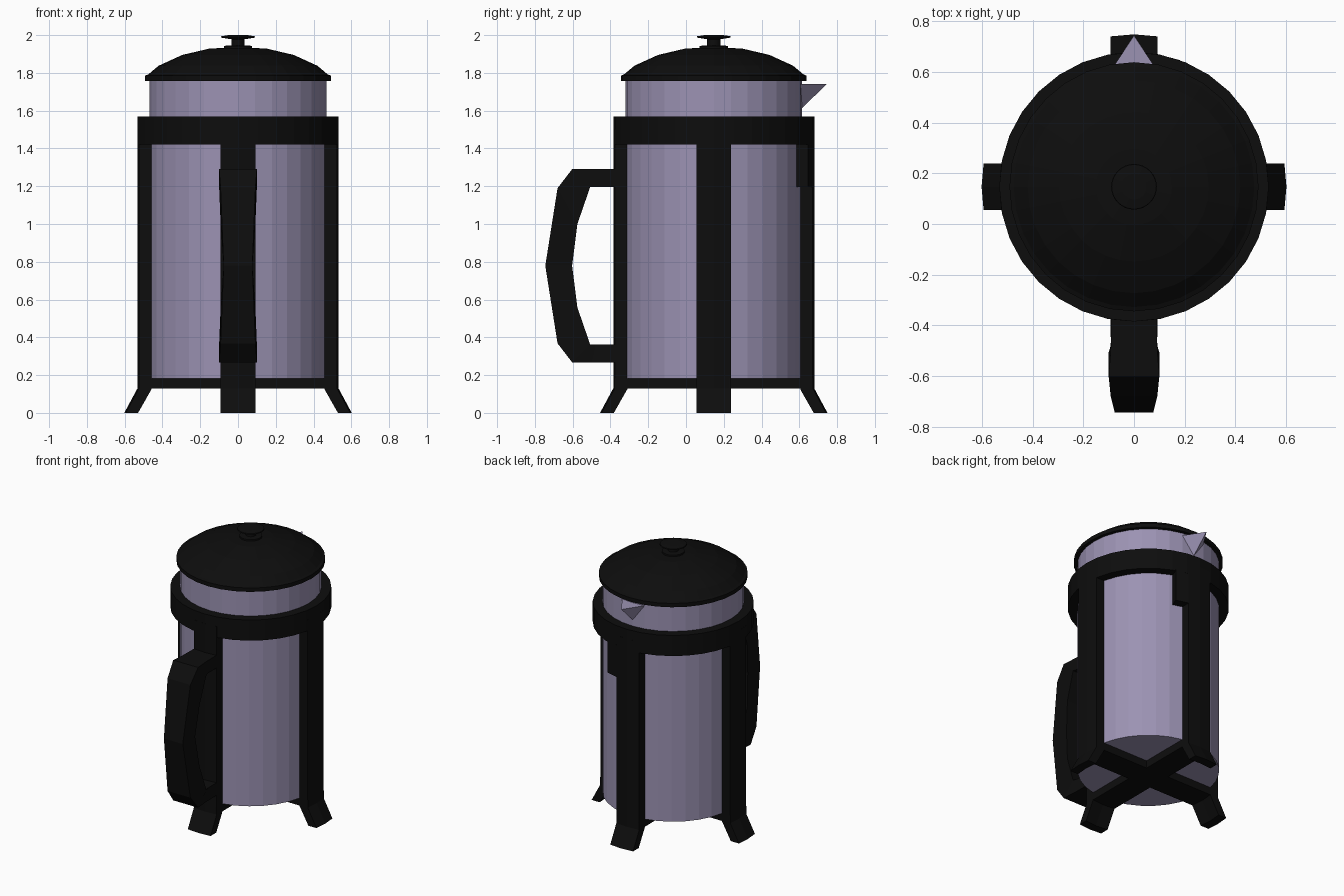
import bpy, bmesh, math
from math import sin, cos, pi, radians, sqrt

if "Cube" in bpy.data.objects:
    bpy.data.objects.remove(bpy.data.objects["Cube"])

CY = 0.147      # body axis in y
N = 32          # sides of the round parts
R_IN, R_OUT, HW = 0.466, 0.532, 0.092


def material(name, col):
    m = bpy.data.materials.new(name)
    m.diffuse_color = (*col, 1)
    m.use_nodes = True
    m.node_tree.nodes["Principled BSDF"].inputs["Base Color"].default_value = m.diffuse_color
    return m


BLACK = material("black plastic", (0.004, 0.004, 0.004))
GLASS = material("lavender glass", (0.33, 0.29, 0.45))


def make(name, verts, faces, mat):
    me = bpy.data.meshes.new(name)
    bm = bmesh.new()
    vs = [bm.verts.new(v) for v in verts]
    for f in faces:
        bm.faces.new([vs[i] for i in f])
    bmesh.ops.remove_doubles(bm, verts=bm.verts, dist=1e-5)
    bmesh.ops.recalc_face_normals(bm, faces=bm.faces)
    bm.to_mesh(me)
    bm.free()
    me.materials.append(mat)
    ob = bpy.data.objects.new(name, me)
    bpy.context.collection.objects.link(ob)
    return ob


def loft(name, sections, mat, closed=False):
    """Join equal-length closed sections; cap the ends unless closed."""
    n, k = len(sections[0]), len(sections)
    verts = [p for s in sections for p in s]
    faces = []
    for i in range(k if closed else k - 1):
        a, b = i * n, (i + 1) % k * n
        for j in range(n):
            m = (j + 1) % n
            faces.append((a + j, a + m, b + m, b + j))
    if not closed:
        faces += [tuple(range(n)), tuple(range((k - 1) * n, k * n))]
    return make(name, verts, faces, mat)


def turned(name, profile, mat):
    """Solid of revolution around the body axis, flat caps at both ends."""
    secs = [[(r * cos(2 * pi * i / N), CY + r * sin(2 * pi * i / N), z)
             for i in range(N)] for r, z in profile]
    return loft(name, secs, mat)


def arc(name, a0, a1, z0, z1, steps, mat, closed=False):
    """Curved band between two angles in degrees."""
    secs = []
    for i in range(steps if closed else steps + 1):
        a = radians(a0 + (a1 - a0) * i / steps)
        secs.append([(r * cos(a), CY + r * sin(a), z) for r, z in
                     ((R_IN, z0), (R_OUT, z0), (R_OUT, z1), (R_IN, z1))])
    return loft(name, secs, mat, closed)


# glass beaker with pouring spout
turned("glass_beaker", [(0.468, 0.183), (0.468, 1.77)], GLASS)
make("spout", [(-0.095, 0.60, 1.74), (0.095, 0.60, 1.74), (0, 0.745, 1.74), (0, 0.605, 1.605)],
     [(0, 1, 2), (0, 2, 3), (2, 1, 3), (1, 0, 3)], GLASS)

# lid with dome and knob
turned("lid", [(0.492, 1.757), (0.492, 1.785), (0.475, 1.792), (0.42, 1.838), (0.295, 1.895),
               (0.15, 1.929), (0.075, 1.932)], BLACK)
turned("lid_knob", [(0.075, 1.92), (0.075, 1.943), (0.035, 1.946), (0.035, 1.978), (0.06, 1.982),
                    (0.09, 1.987), (0.088, 1.994), (0.05, 2.0)], BLACK)

# upper frame ring and its clasp beside the rear strap
arc("frame_ring", 0, 360, 1.42, 1.57, N, BLACK, closed=True)
arc("ring_clasp", 70, 90, 1.195, 1.43, 2, BLACK)

# four straps ending in splayed feet
strap_profile = [(R_IN, 1.5), (R_OUT, 1.5), (R_OUT, 0.13), (0.602, 0), (0.537, 0), (R_IN, 0.125)]
for k, label in enumerate(("right", "back", "left", "front")):
    a = k * pi / 2
    secs = []
    for t in (-HW, 0, HW):
        d = sqrt(R_OUT ** 2 - t * t) - R_OUT
        secs.append([((r + d) * cos(a) - t * sin(a), CY + (r + d) * sin(a) + t * cos(a), z)
                     for r, z in strap_profile])
    loft(label + "_strap_and_foot", secs, BLACK)

# crossed bars under the glass
for label, hx, hy in (("side", 0.525, HW), ("depth", HW, 0.525)):
    loft(label + "_base_bar", [[(-hx, CY - hy, z), (hx, CY - hy, z), (hx, CY + hy, z), (-hx, CY + hy, z)]
                               for z in (0.128, 0.185)], BLACK)

# handle: outer (y, z), inner (y, z), half width for the upper half, then mirrored about mid height
MID = 0.779
upper = [((-0.36, 1.29), (-0.36, 1.197), 0.09),
         ((-0.50, 1.29), (-0.48, 1.197), 0.092),
         ((-0.603, 1.29), (-0.507, 1.197), 0.10),
         ((-0.68, 1.19), (-0.575, 1.0), 0.092),
         ((-0.745, MID), (-0.603, MID), 0.076)]
lower = [((o[0], 2 * MID - o[1]), (i[0], 2 * MID - i[1]), w) for o, i, w in reversed(upper[:-1])]
loft("handle", [[(-w, *o), (w, *o), (w, *i), (-w, *i)] for o, i, w in upper + lower], BLACK)
